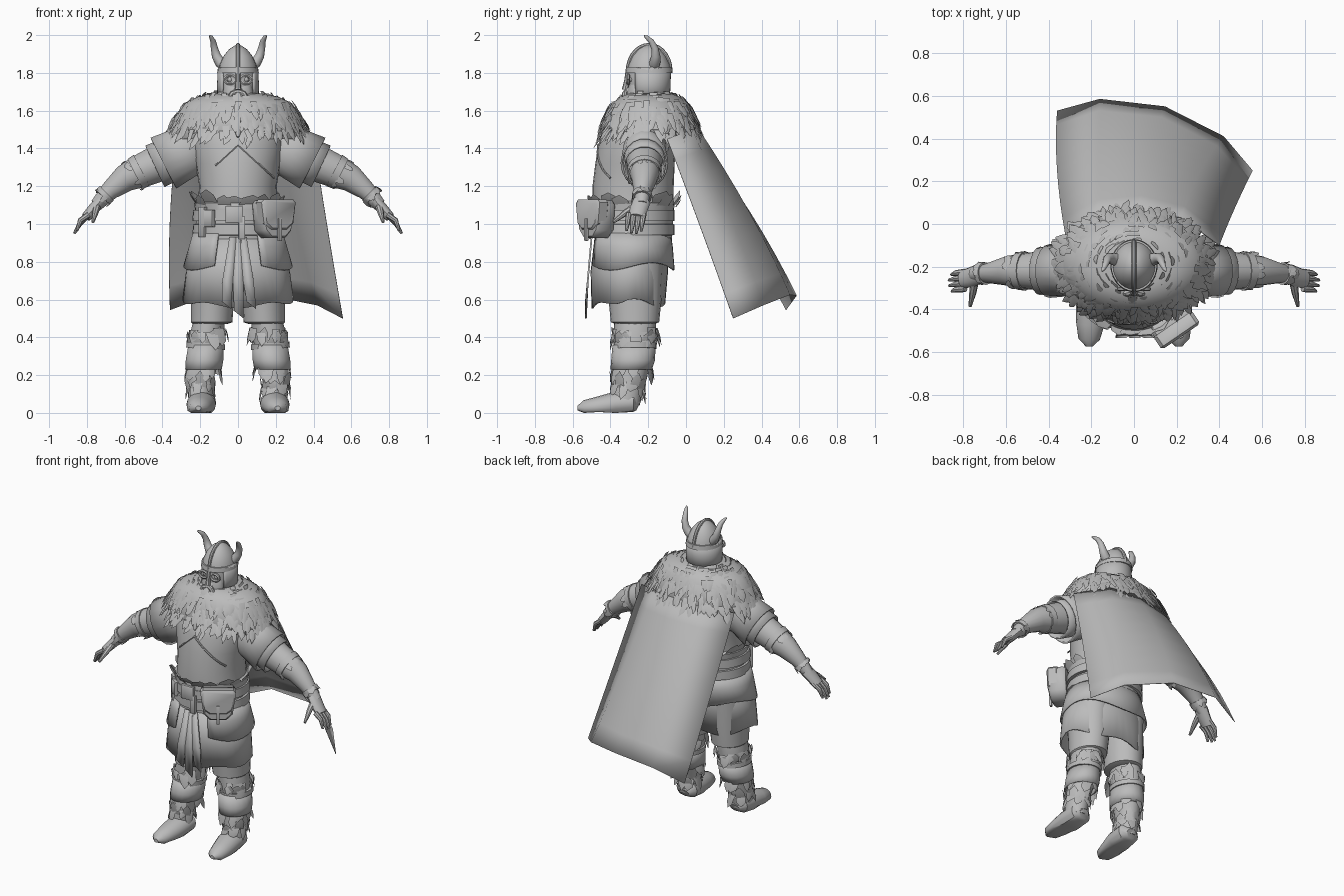
import bpy, bmesh, random
from math import sin, cos, pi, radians, sqrt
from mathutils import Vector

random.seed(4)
if "Cube" in bpy.data.objects:
    bpy.data.objects.remove(bpy.data.objects["Cube"])

grey = bpy.data.materials.new("plain grey")
grey.use_nodes = True
shade = (0.5, 0.5, 0.5, 1)
grey.diffuse_color = shade
grey.node_tree.nodes["Principled BSDF"].inputs["Base Color"].default_value = shade
parts = []
Y, X, DOWN = Vector((0, 1, 0)), Vector((1, 0, 0)), Vector((0, 0, -1))


def finish(name, bm, thick=0, fix=True):
    if fix:
        bmesh.ops.recalc_face_normals(bm, faces=bm.faces)
    me = bpy.data.meshes.new(name)
    bm.to_mesh(me)
    bm.free()
    me.materials.append(grey)
    ob = bpy.data.objects.new(name, me)
    bpy.context.collection.objects.link(ob)
    if thick:
        mod = ob.modifiers.new("thickness", "SOLIDIFY")
        mod.thickness, mod.offset = thick, 0
    parts.append(ob)


def skin(name, rows, closed=True, caps=True, thick=0):
    """Bridge rows of points into one surface."""
    bm = bmesh.new()
    grid = [[bm.verts.new(p) for p in row] for row in rows]
    n = len(rows[0])
    for a, b in zip(grid, grid[1:]):
        for i in range(n if closed else n - 1):
            j = (i + 1) % n
            bm.faces.new((a[i], a[j], b[j], b[i]))
    if caps and closed:
        bm.faces.new(grid[0])
        bm.faces.new(grid[-1])
    finish(name, bm, thick)


def loft(name, rings, n=28, gap=0, caps=True, thick=0, hem=None):
    """Upright elliptical rings (x, y, z, rx, ry); gap opens the front."""
    rows = []
    for k, (x, y, z, rx, ry) in enumerate(rings):
        row = []
        for i in range(n + (1 if gap else 0)):
            a = -pi / 2 + gap + (2 * pi - 2 * gap) * i / n
            drop = hem(a) if hem and k == len(rings) - 1 else 0
            row.append((x + rx * cos(a), y + ry * sin(a), z + drop))
        rows.append(row)
    skin(name, rows, not gap, caps, thick)


def frame(d, ref):
    u = (ref - d * ref.dot(d)).normalized()
    return u, d.cross(u)


def tube(name, pts, n=12, flat=1, ref=Y, caps=True, thick=0, floor=False):
    """Round section along points (x, y, z, radius)."""
    p = [Vector(q[:3]) for q in pts]
    rows = []
    for i, q in enumerate(pts):
        d = (p[min(i + 1, len(p) - 1)] - p[max(i - 1, 0)]).normalized()
        u, w = frame(d, ref)
        row = [p[i] + (u * cos(t) * flat + w * sin(t)) * q[3]
               for t in (2 * pi * k / n for k in range(n))]
        if floor:
            row = [Vector((v.x, v.y, max(v.z, 0.005 * (i % 2)))) for v in row]
        rows.append(row)
    skin(name, rows, True, caps, thick)


def tufts(name, rings, size, flare=0.5, width=0.5):
    """Pointed fur or leather shards on rings (centre, axis, rx, ry, count)."""
    bm = bmesh.new()
    for c, axis, rx, ry, count in rings:
        axis = Vector(axis).normalized()
        u, w = frame(axis, Y)
        for k in range(count):
            a = 2 * pi * (k + random.uniform(-0.4, 0.4)) / count
            out = u * cos(a) + w * sin(a)
            side = axis.cross(out)
            base = Vector(c) + u * ry * cos(a) + w * rx * sin(a)
            base += axis * random.uniform(-0.2, 0.2) * size
            run = (axis * (1 - flare) + out * flare
                   + side * random.uniform(-0.25, 0.25)).normalized()
            run *= size * random.uniform(0.7, 1.3)
            half = side * size * width * random.uniform(0.7, 1.2) / 2
            q = [base - half, base + half, base + run * 0.6 + half * 0.9,
                 base + run + half * 0.2, base + run * 0.7 - half * 0.8]
            ridge = bm.verts.new(base + run * 0.4 + out * size * 0.08)
            vs = [bm.verts.new(v) for v in q]
            for i in range(5):
                bm.faces.new((vs[i], vs[(i + 1) % 5], ridge))
    finish(name, bm, fix=False)


def slab(name, centre, outline, depth, turn=0):
    """Plate with softened rims; outline in (across, up), turned about z."""
    c, across = Vector(centre), Vector((cos(turn), sin(turn), 0))
    out = Vector((sin(turn), -cos(turn), 0))
    skin(name, [[c + (across * a - DOWN * b) * f + out * depth * d for a, b in outline]
                for d, f in ((-.5, .9), (-.35, 1), (.35, 1), (.5, .88))])


def plate(w, h):
    return [(-w, -h), (w, -h), (w, h), (-w, h)]


# Torso
loft("torso", [(0, -.28, .86, .235, .2), (0, -.28, 1.05, .22, .215),
               (0, -.28, 1.2, .205, .215), (0, -.27, 1.32, .225, .21),
               (0, -.26, 1.42, .24, .205), (0, -.23, 1.52, .24, .2),
               (0, -.2, 1.6, .16, .14), (0, -.19, 1.7, .08, .08)])
for s, side, steps in ((1, "left", 9), (-1, "right", 6)):
    seam = []
    for i in range(steps):
        x, t = .024 * i, i / 8
        y = -.26 - .018 * t - (.204 + .01 * t) * sqrt(1 - (x / .235) ** 2)
        seam.append((s * x, y, 1.42 - .022 * i, .006))
    tube(side + "_chest_seam", seam, 6)

# Skirts and hanging straps
loft("lower_skirt", [(0, -.29, .92, .23, .19), (0, -.3, .75, .27, .2), (0, -.305, .6, .29, .19)],
     36, caps=False, thick=.01, hem=lambda a: -.035 * abs(sin(a)) + .012 * sin(5 * a))
loft("upper_skirt", [(0, -.29, .95, .235, .205), (0, -.29, .88, .255, .215),
                     (0, -.29, .775, .285, .225)],
     36, gap=.45, thick=.01, hem=lambda a: .02 * sin(3 * a))
for k, (x, low) in enumerate(((-.055, .55), (.0, .5), (.055, .55))):
    skin("front_strap_%d" % k,
         [[(x * .5 - .018, -.5, .93), (x * .5 + .018, -.5, .93)],
          [(x - .028, -.52, .7), (x + .028, -.52, .7)],
          [(x * 1.2 - .02, -.53, low + .04), (x * 1.2 + .03, -.53, low)]],
         False, thick=.009)

# Belt with buckle, satchel, strap end and leather points
for k, z in enumerate((.97, 1.045)):
    loft("belt_band_%d" % k, [(0, -.28, z - .03, .225, .205), (0, -.28, z - .028, .242, .22),
                              (0, -.28, z + .028, .237, .22), (0, -.28, z + .03, .22, .205)], 36)
loft("waist_wrap", [(0, -.28, 1.06, .225, .215), (0, -.28, 1.11, .232, .22),
                    (0, -.28, 1.13, .2, .21)], 36)
tufts("waist_points", [((0, -.275, 1.1), (0, 0, 1), .215, .22, 18)], .07, .4, 1.4)
slab("buckle", (-.02, -.505, 1.05), plate(.045, .045), .025)
slab("belt_tongue", (.02, -.505, .98), plate(.018, .06), .02)
slab("right_belt_strap", (-.185, -.42, 1.01), plate(.022, .08), .03, -.75)
slab("right_strap_clip", (-.15, -.455, 1.03), plate(.03, .045), .03, -.6)
turn = .6
bag = [(-.05, -.1), (.05, -.1), (.09, -.06), (.105, .08), (.09, .1), (-.09, .1), (-.105, .08),
       (-.09, -.06)]
slab("satchel", (.185, -.475, 1.025), bag, .11, turn)
slab("satchel_flap", (.2, -.497, 1.05), [(a * 1.04, b * .8) for a, b in bag], .075, turn)
slab("satchel_tab", (.221, -.528, .97), plate(.01, .06), .015, turn)

# Head, mail curtain and helmet
loft("head", [(0, -.2, 1.62, .085, .09), (0, -.2, 1.7, .095, .105),
              (0, -.2, 1.8, .097, .11), (0, -.2, 1.84, .09, .1)])
loft("neck_guard", [(0, -.195, 1.83, .102, .112), (0, -.195, 1.74, .106, .108),
                    (0, -.195, 1.66, .105, .105)], gap=.85, thick=.01)
loft("helmet_dome", [(0, -.195, 1.8, .104, .117), (0, -.195, 1.845, .096, .108),
                     (0, -.195, 1.89, .076, .086), (0, -.195, 1.925, .047, .056),
                     (0, -.195, 1.948, .012, .018)])
loft("helmet_rim", [(0, -.195, 1.8, .1, .112), (0, -.195, 1.8, .11, .124),
                    (0, -.195, 1.83, .106, .12), (0, -.195, 1.83, .095, .108)])
ridge = [(0, -.195 + .113 * cos(t), 1.81 + .138 * sin(t), .011)
         for t in (pi * i / 14 for i in range(15))]
tube("helmet_ridge", ridge, 8, ref=X)
tube("nose_guard", [(0, -.305, 1.82, .014), (0, -.315, 1.76, .012), (0, -.322, 1.71, .018)], 8)
loft("nose_and_cheeks", [(0, -.265, 1.65, .07, .05), (0, -.265, 1.7, .08, .05),
                         (0, -.265, 1.74, .07, .035)], 16)

for s, side in ((1, "left"), (-1, "right")):
    # Face
    eye = [(s * .042 + .03 * cos(t), -.305, 1.765 + .022 * sin(t), .009)
           for t in (2 * pi * i / 16 for i in range(17))]
    tube(side + "_eye_rim", eye, 6)
    tube(side + "_eyeball", [(s * .042, -.28, 1.765, .016), (s * .042, -.297, 1.765, .013),
                             (s * .042, -.304, 1.765, .004)], 10, ref=X)
    tube(side + "_moustache", [(0, -.315, 1.7, .015), (s * .03, -.325, 1.69, .015),
                               (s * .055, -.325, 1.65, .012), (s * .062, -.33, 1.6, .004)], 8)
    # Horn
    tube(side + "_horn", [(s * .065, -.17, 1.835, .03), (s * .095, -.165, 1.855, .029),
                          (s * .115, -.16, 1.89, .024), (s * .125, -.165, 1.93, .019),
                          (s * .132, -.185, 1.968, .015), (s * .143, -.21, 1.99, .01),
                          (s * .15, -.222, 1.997, .003)])
    # Sleeves and arm
    tube(side + "_sleeve", [(s * .18, -.2, 1.42, .13), (s * .28, -.22, 1.38, .135),
                            (s * .395, -.22, 1.322, .148)], 18, .82, caps=False, thick=.01)
    tube(side + "_inner_sleeve", [(s * .3, -.22, 1.37, .11), (s * .44, -.22, 1.305, .118)],
         18, .92, caps=False, thick=.01)
    tube(side + "_arm", [(s * .2, -.22, 1.42, .11), (s * .4, -.22, 1.33, .1),
                         (s * .52, -.22, 1.278, .088), (s * .6, -.22, 1.24, .072),
                         (s * .68, -.23, 1.175, .05), (s * .75, -.235, 1.1, .034)], 16, .95)
    down = (s * .8, 0, -.6)
    tube(side + "_elbow_band", [(s * .51, -.22, 1.283, .093), (s * .545, -.22, 1.265, .088)], 16)
    tube(side + "_wrist_band", [(s * .695, -.232, 1.16, .053), (s * .715, -.234, 1.14, .05)], 14)
    tufts(side + "_bracer_trim", [((s * .54, -.22, 1.267), down, .086, .086, 9),
                                  ((s * .7, -.232, 1.155), down, .05, .05, 8)], .035, .1, 1.2)
    # Hand
    tube(side + "_palm", [(s * .73, -.235, 1.12, .03), (s * .765, -.25, 1.08, .03),
                          (s * .805, -.26, 1.035, .026)], 12, 1.6)
    for k in range(4):
        y, cut = -.225 - .026 * k, .012 * abs(k - 1.4)
        tube(side + "_finger_%d" % k,
             [(s * .79, y, 1.05, .016), (s * .835, y - .005, 1 + cut, .014),
              (s * (.872 - cut), y - .012, .945 + cut, .007)], 8)
    tube(side + "_thumb", [(s * .745, -.26, 1.1, .02), (s * .755, -.32, 1.06, .017),
                           (s * .768, -.385, 1.01, .008)], 8, ref=X)
    # Trouser leg, boot and foot
    loft(side + "_trouser", [(s * .13, -.28, .8, .12, .16), (s * .135, -.27, .6, .115, .14),
                             (s * .14, -.27, .48, .11, .128), (s * .15, -.27, .47, .09, .1)], 20)
    loft(side + "_boot_leg", [(s * .15, -.27, .5, .085, .11), (s * .165, -.27, .42, .09, .11),
                              (s * .175, -.28, .3, .082, .1), (s * .195, -.3, .18, .068, .085),
                              (s * .2, -.32, .04, .064, .075)], 18)
    loft(side + "_boot_cuff", [(s * .17, -.275, .36, .09, .11), (s * .177, -.28, .28, .097, .112),
                               (s * .183, -.29, .23, .094, .106)], 18, caps=False, thick=.008)
    tube(side + "_boot_strap", [(s * .17, -.27, .37, .104), (s * .172, -.27, .34, .104)], 18, 1.1)
    tufts(side + "_boot_fur", [((s * .16, -.27, .44), DOWN, .095, .118, 11),
                               ((s * .17, -.27, .37), -DOWN, .09, .11, 10),
                               ((s * .18, -.285, .25), DOWN, .085, .1, 10),
                               ((s * .197, -.305, .12), -DOWN, .066, .08, 9),
                               ((s * .198, -.31, .15), DOWN, .066, .08, 10)], .08, .18, .75)
    tube(side + "_foot", [(s * .19, -.25, .04, .03), (s * .19, -.28, .055, .062),
                          (s * .195, -.38, .045, .065), (s * .205, -.47, .03, .055),
                          (s * .21, -.54, .025, .042), (s * .21, -.575, .025, .012)],
         16, 1.2, X, floor=True)

# Beard
tube("beard", [(0, -.28, 1.7, .04), (0, -.33, 1.64, .036), (0, -.39, 1.57, .026),
               (0, -.44, 1.5, .022), (0, -.465, 1.46, .006)], 12)
tufts("beard_locks", [((0, -.285, 1.67), (0, -.4, -1), .08, .04, 14),
                      ((0, -.34, 1.61), (0, -.5, -1), .045, .035, 10)], .09, .15, .3)

# Fur mantle
cone = [(1.69, .14, .115), (1.675, .21, .155), (1.64, .285, .2), (1.575, .33, .23),
        (1.5, .365, .25), (1.45, .35, .235)]
loft("fur_mantle", [(0, -.19, z, rx, ry) for z, rx, ry in cone], 36)
rows = []
for (z, rx, ry), (z2, rx2, ry2) in zip(cone, cone[1:-1]):
    for t in (0, .5):
        mx, my = rx + (rx2 - rx) * t, ry + (ry2 - ry) * t
        rows.append(((0, -.19, z + (z2 - z) * t), DOWN, mx, my, int(20 + 80 * mx)))
rows.append(((0, -.19, 1.495), DOWN, .365, .25, 60))
tufts("mantle_fur", rows, .085, .38, .45)

# Cape, swept back and to the left: top, middle and hem points of each panel edge
folds = [((-.32, -.06, 1.46), (-.36, .25, 1.03), (-.36, .53, .545)),
         ((-.17, .03, 1.5), (-.17, .34, 1.06), (-.16, .585, .62)),
         ((.02, .06, 1.51), (.08, .33, 1.07), (.145, .55, .625)),
         ((.22, .03, 1.5), (.3, .23, 1.05), (.42, .41, .57)),
         ((.4, -.1, 1.45), (.47, .07, 1), (.555, .25, .5))]
rows = []
for t in (k / 8 for k in range(9)):
    rows.append([Vector(a) * (1 - t) * (1 - 2 * t) + Vector(b) * 4 * t * (1 - t)
                 + Vector(c) * t * (2 * t - 1) for a, b, c in folds])
skin("cape", rows, False, thick=.003)

# Smooth shading with sharp creases kept
bpy.ops.object.select_all(action="DESELECT")
for ob in parts:
    ob.select_set(True)
bpy.context.view_layer.objects.active = parts[0]
bpy.ops.object.shade_smooth_by_angle(angle=radians(40))
